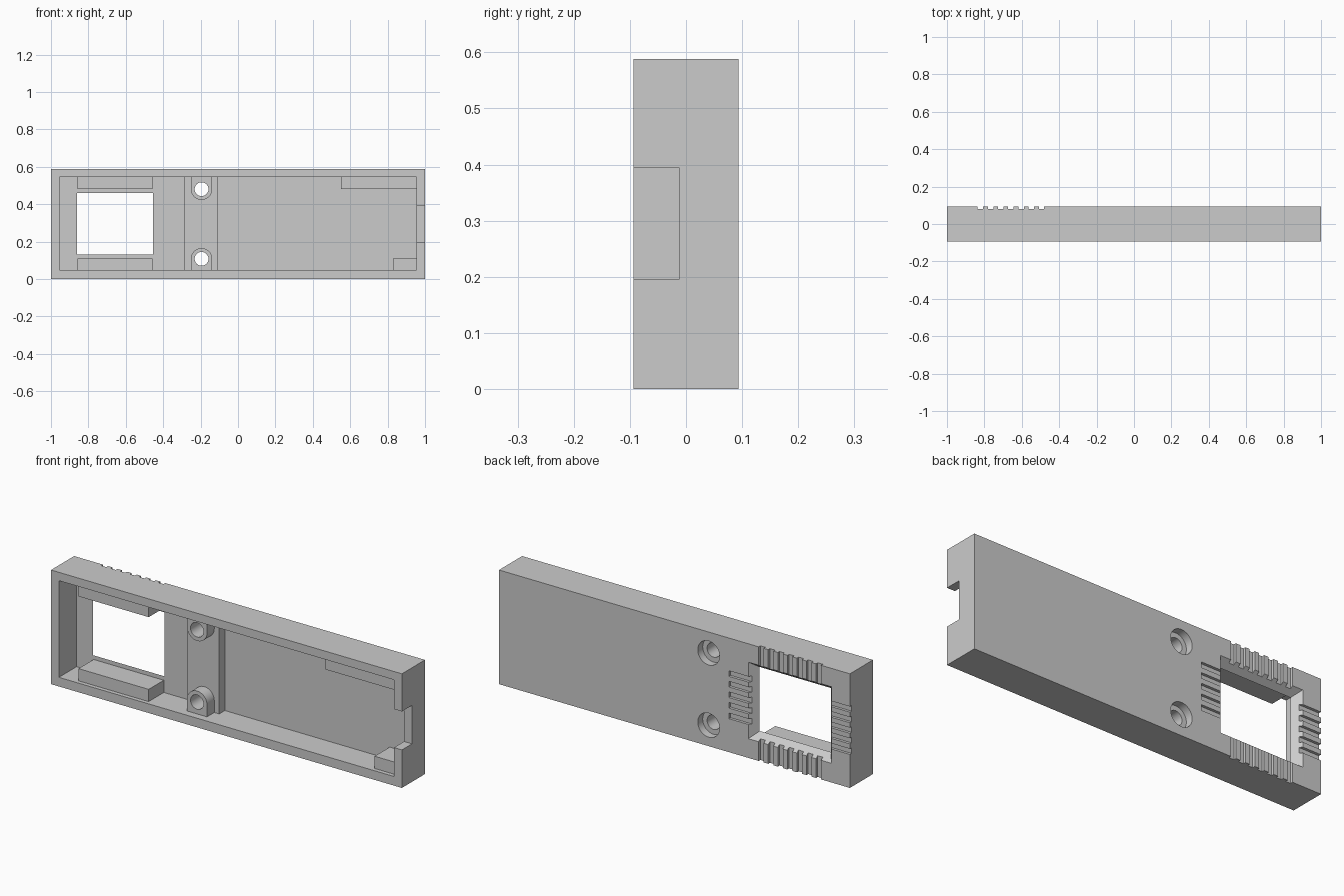
import bpy, bmesh, math
from mathutils import Matrix, Vector

cube = bpy.data.objects.get("Cube")
if cube:
    bpy.data.objects.remove(cube, do_unlink=True)

# Overall sizes
HEIGHT, BACK, WALL = 0.588, 0.094, 0.045
FLOOR = BACK - 0.044          # inner face of the back panel
SINK = 0.01                   # overlap of joined parts
LOW, HIGH = WALL + 0.002, HEIGHT - WALL + 0.002
SCREW_X = -0.195

grey = bpy.data.materials.new("plain grey")
grey.use_nodes = True
COLOUR = (0.6, 0.6, 0.6, 1)
grey.diffuse_color = COLOUR
grey.node_tree.nodes["Principled BSDF"].inputs["Base Color"].default_value = COLOUR


def make(name, bm):
    bmesh.ops.recalc_face_normals(bm, faces=bm.faces)
    mesh = bpy.data.meshes.new(name)
    bm.to_mesh(mesh)
    bm.free()
    mesh.materials.append(grey)
    obj = bpy.data.objects.new(name, mesh)
    bpy.context.collection.objects.link(obj)
    return obj


def box(name, x, y, z):
    bm = bmesh.new()
    bmesh.ops.create_cube(bm, size=1)
    for v in bm.verts:
        v.co = Vector([(r[0] + r[1]) / 2 + c * (r[1] - r[0])
                       for c, r in zip(v.co, (x, y, z))])
    return make(name, bm)


def rod(name, radius, y, z):
    bm = bmesh.new()
    bmesh.ops.create_cone(bm, cap_ends=True, segments=48, radius1=radius,
                          radius2=radius, depth=y[1] - y[0])
    bmesh.ops.rotate(bm, verts=bm.verts, matrix=Matrix.Rotation(math.pi / 2, 3, 'X'))
    bmesh.ops.translate(bm, verts=bm.verts, vec=(SCREW_X, sum(y) / 2, z))
    return make(name, bm)


def boss(name, z, wall_z, radius, y):
    # Round-ended post that runs into the nearest long wall
    side = 1 if wall_z > z else -1
    arc = [(SCREW_X + radius * math.cos(math.pi * i / 24),
            z - side * radius * math.sin(math.pi * i / 24)) for i in range(25)]
    outline = arc + [(SCREW_X - radius, wall_z), (SCREW_X + radius, wall_z)]
    bm = bmesh.new()
    face = bm.faces.new([bm.verts.new((px, y[0], pz)) for px, pz in outline])
    ext = bmesh.ops.extrude_face_region(bm, geom=[face])
    bmesh.ops.translate(bm, vec=(0, y[1] - y[0], 0),
                        verts=[g for g in ext["geom"] if isinstance(g, bmesh.types.BMVert)])
    return make(name, bm)


def combine(target, tools, operation):
    for tool in tools:
        mod = target.modifiers.new(tool.name, 'BOOLEAN')
        mod.operation, mod.solver, mod.object = operation, 'EXACT', tool
        graph = bpy.context.evaluated_depsgraph_get()
        mesh = bpy.data.meshes.new_from_object(target.evaluated_get(graph))
        target.modifiers.clear()
        target.data = mesh
        bpy.data.objects.remove(tool, do_unlink=True)


# Open tray with a slot in one end wall
housing = box("housing", (-1, 1), (-BACK, BACK), (0, HEIGHT))
combine(housing, [
    box("cavity", (-0.955, 0.955), (-0.2, FLOOR), (LOW, HIGH)),
    box("end_slot", (0.9, 1.1), (-0.2, -0.012), (0.196, 0.394)),
], 'DIFFERENCE')

# Ledges, corner blocks, cross plate and screw posts
ledge_y = (-0.073, FLOOR + SINK)
top_z, bottom_z = (0.482, HIGH + SINK), (LOW - SINK, 0.11)
screw_z = (0.108, 0.48)
combine(housing, [
    box("upper_ledge", (-0.858, -0.458), ledge_y, top_z),
    box("lower_ledge", (-0.858, -0.458), ledge_y, bottom_z),
    box("upper_corner_block", (0.55, 0.955 + SINK), ledge_y, top_z),
    box("lower_corner_block", (0.83, 0.955 + SINK), ledge_y, bottom_z),
    box("cross_plate", (-0.29, -0.11), (0.004, FLOOR + SINK), (LOW - SINK, HIGH + SINK)),
    boss("lower_post", screw_z[0], LOW - 2 * SINK, 0.057, (-0.055, FLOOR + 1.5 * SINK)),
    boss("upper_post", screw_z[1], HIGH + 2 * SINK, 0.057, (-0.055, FLOOR + 1.5 * SINK)),
], 'UNION')

# Window that flares outwards through the back panel
window = box("window", (-0.858, -0.458), (FLOOR - 0.004, BACK + 0.004), (0.134, 0.458))
for v in window.data.vertices:
    if v.co.y > BACK:
        v.co.x += math.copysign(0.04, v.co.x + 0.658)
        v.co.z += math.copysign(0.038, v.co.z - 0.296)
cutters = [window]

# Screw holes with counterbores at the back
for z in screw_z:
    cutters += [rod("screw_hole", 0.037, (-0.2, 0.2), z),
                rod("counterbore", 0.062, (BACK - 0.04, 0.2), z)]

# Grip grooves on all four sides of the window
PITCH, HALF = 0.0545, 0.0145
groove_y = (BACK - 0.014, 0.12)
for i in range(-3, 4):
    x = -0.658 + i * PITCH
    for z in ((-0.1, 0.115), (0.477, 0.7)):
        cutters.append(box("groove", (x - HALF, x + HALF), groove_y, z))
for i in range(-2, 3):
    z = 0.296 + i * PITCH
    for x in ((-1.1, -0.877), (-0.439, -0.31)):
        cutters.append(box("groove", x, groove_y, (z - HALF, z + HALF)))
combine(housing, cutters, 'DIFFERENCE')

bpy.ops.object.select_all(action='DESELECT')
housing.select_set(True)
bpy.context.view_layer.objects.active = housing
bpy.ops.object.shade_smooth_by_angle(angle=math.radians(30))
